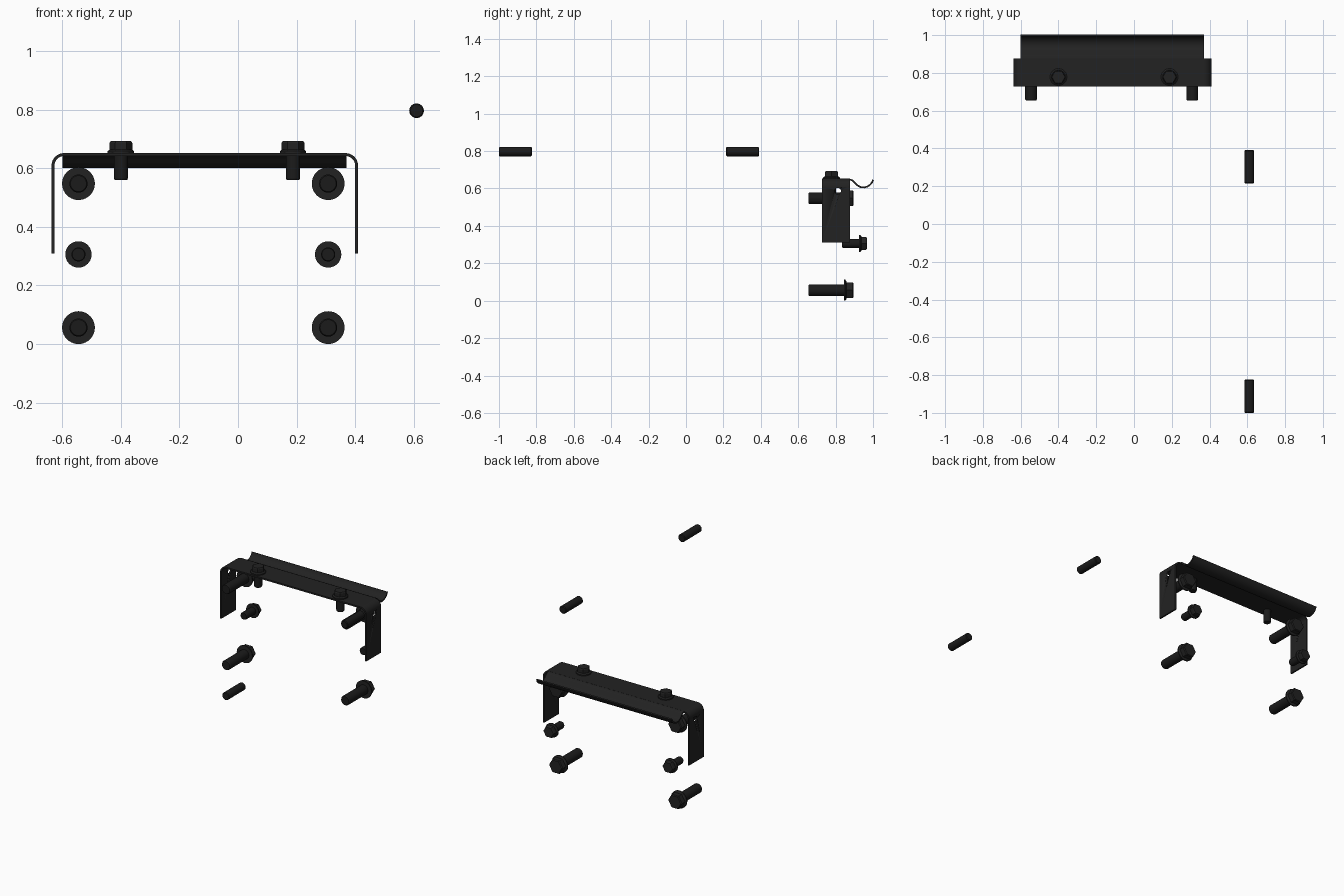
import bpy, bmesh, math
from mathutils import Vector, Matrix

if "Cube" in bpy.data.objects:
    bpy.data.objects.remove(bpy.data.objects["Cube"])


def material(name, v):
    m = bpy.data.materials.new(name)
    m.diffuse_color = (v, v, v, 1)
    m.use_nodes = True
    m.node_tree.nodes["Principled BSDF"].inputs["Base Color"].default_value = m.diffuse_color
    return m


BLACK = material("black steel", 0.016)
DARK = material("dark shank steel", 0.011)


def finish(name, bm, mats, angle=35):
    bmesh.ops.recalc_face_normals(bm, faces=bm.faces)
    me = bpy.data.meshes.new(name)
    bm.to_mesh(me)
    bm.free()
    ob = bpy.data.objects.new(name, me)
    bpy.context.collection.objects.link(ob)
    for m in mats:
        me.materials.append(m)
    bpy.ops.object.select_all(action='DESELECT')
    ob.select_set(True)
    bpy.context.view_layer.objects.active = ob
    bpy.ops.object.shade_smooth_by_angle(angle=math.radians(angle))
    return ob


def lathe(bm, profile, sides, matrix, mat=0):
    """Closed solid from (radius, height) rings, capped at both ends."""
    rings = [[bm.verts.new(matrix @ Vector((r * math.cos(2 * math.pi * i / sides),
                                            r * math.sin(2 * math.pi * i / sides), h)))
              for i in range(sides)] for r, h in profile]
    faces = [bm.faces.new(rings[0]), bm.faces.new(rings[-1])]
    for a, b in zip(rings, rings[1:]):
        for i in range(sides):
            j = (i + 1) % sides
            faces.append(bm.faces.new((a[i], a[j], b[j], b[i])))
    for f in faces:
        f.material_index = mat


def sheet(name, path, thick, to3d, lo, hi):
    """Bent sheet metal: thicken a 2D path to its right, extrude from lo to hi."""
    pts = [Vector(p) for p in path]
    inner = []
    for i, p in enumerate(pts):
        d = (pts[min(i + 1, len(pts) - 1)] - pts[max(i - 1, 0)]).normalized()
        inner.append(p + Vector((d.y, -d.x)) * thick)
    bm = bmesh.new()
    rows = [[[bm.verts.new(to3d(p, s)) for p in line] for line in (pts, inner)]
            for s in (lo, hi)]
    (a, b), (c, d) = rows
    for i in range(len(pts) - 1):
        for u, v in ((a, b), (c, d), (a, c), (b, d)):
            bm.faces.new((u[i], u[i + 1], v[i + 1], v[i]))
    for i in (0, -1):
        bm.faces.new((a[i], b[i], d[i], c[i]))
    return finish(name, bm, [BLACK])


def bolt(name, loc, rot, shaft_r, shaft_len, flange_r, head_r, head_h):
    """Flanged hex bolt; origin under the flange, head along local +z."""
    m = Matrix.Translation(loc) @ rot
    bm = bmesh.new()
    lathe(bm, [(shaft_r * .88, -shaft_len), (shaft_r, -shaft_len + .006), (shaft_r, 0.001)], 32, m, 1)
    lathe(bm, [(flange_r, 0), (flange_r, .007), (head_r * .95, .013)], 40, m)
    lathe(bm, [(head_r, .008), (head_r, head_h - .006), (head_r * .9, head_h)], 6, m)
    finish(name, bm, [BLACK, DARK], 25)


# Bracket: inverted U with rounded corners
X0, X1, TOP, R = -0.637, 0.41, 0.652, 0.042
path = [(X0, 0.31)]
for k in range(11):
    t = math.pi - k * math.pi / 20
    path.append((X0 + R + R * math.cos(t), TOP - R + R * math.sin(t)))
for k in range(11):
    t = math.pi / 2 - k * math.pi / 20
    path.append((X1 - R + R * math.cos(t), TOP - R + R * math.sin(t)))
path.append((X1, 0.31))
bracket = sheet("bracket", path, 0.010, lambda p, s: Vector((p.x, s, p.y)), 0.727, 0.877)

# Round hole through both legs
TO_Y = Matrix.Rotation(-math.pi / 2, 4, 'X')
TO_X = Matrix.Rotation(math.pi / 2, 4, 'Y')
bm = bmesh.new()
lathe(bm, [(0.017, -1), (0.017, 1)], 24, Matrix.Translation((0, 0.811, 0.586)) @ TO_X)
cutter = finish("hole_cutter", bm, [BLACK])
cutter.hide_render = True
mod = bracket.modifiers.new("holes", 'BOOLEAN')
mod.object = cutter
mod.solver = 'EXACT'
bpy.context.view_layer.objects.active = bracket
bpy.ops.object.modifier_apply(modifier=mod.name)
bpy.data.objects.remove(cutter)

# Curled lip along the back edge
lip = [(0.868, 0.652), (0.882, 0.651), (0.893, 0.646), (0.903, 0.637), (0.913, 0.626),
       (0.924, 0.617), (0.937, 0.611), (0.952, 0.610), (0.967, 0.614), (0.980, 0.622),
       (0.990, 0.633), (0.996, 0.648)]
sheet("back_lip", lip, 0.009, lambda p, s: Vector((s, p.x, p.y)), -0.60, 0.37)

# Horizontal bolts: large upper and lower, small middle
for side, x in (("left", -0.545), ("right", 0.308)):
    for row, z in (("upper", 0.548), ("lower", 0.056)):
        bolt(f"{row}_{side}_bolt", (x, 0.845, z), TO_Y, 0.031, 0.191, 0.056, 0.049, 0.05)
    bolt(f"middle_{side}_bolt", (x, 0.926, 0.306), TO_Y, 0.024, 0.091, 0.045, 0.039, 0.041)

# Vertical bolts through the top plate
for side, x in (("left", -0.40), ("right", 0.188)):
    bolt(f"top_{side}_bolt", (x, 0.778, 0.652), Matrix(), 0.024, 0.092, 0.045, 0.039, 0.041)

# Loose dowel pins
for name, y in (("front_pin", -1.0), ("rear_pin", 0.215)):
    bm = bmesh.new()
    lathe(bm, [(0.021, 0), (0.025, 0.004), (0.025, 0.172), (0.021, 0.176)], 32,
          Matrix.Translation((0.61, y, 0.797)) @ TO_Y)
    finish(name, bm, [DARK])
